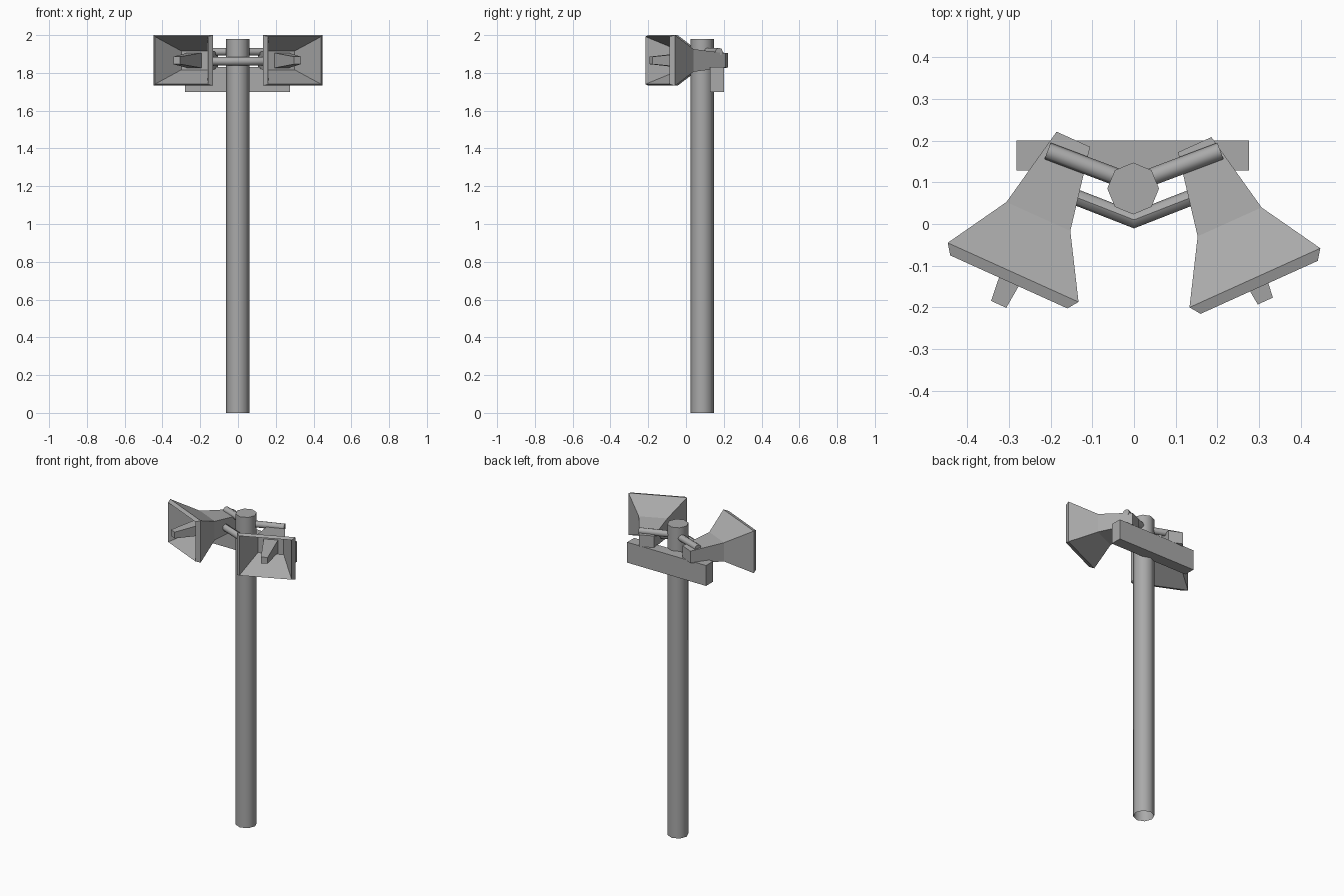
import bpy, bmesh, math
from mathutils import Vector

if "Cube" in bpy.data.objects:
    bpy.data.objects.remove(bpy.data.objects["Cube"])

grey = bpy.data.materials.new("matte grey")
grey.use_nodes = True
colour = (0.40, 0.40, 0.40, 1)
grey.diffuse_color = colour
grey.node_tree.nodes["Principled BSDF"].inputs["Base Color"].default_value = colour


def loft(name, rings, cap_start=True, cap_end=True, smooth=False):
    """Skin a list of equally sized point rings."""
    bm = bmesh.new()
    loops = [[bm.verts.new(p) for p in ring] for ring in rings]
    n = len(loops[0])
    for a, b in zip(loops, loops[1:]):
        for i in range(n):
            j = (i + 1) % n
            bm.faces.new((a[i], a[j], b[j], b[i]))
    if cap_start:
        bm.faces.new(loops[0][::-1])
    if cap_end:
        bm.faces.new(loops[-1])
    bmesh.ops.recalc_face_normals(bm, faces=bm.faces)
    mesh = bpy.data.meshes.new(name)
    bm.to_mesh(mesh)
    bm.free()
    mesh.materials.append(grey)
    obj = bpy.data.objects.new(name, mesh)
    bpy.context.collection.objects.link(obj)
    if smooth:
        bpy.ops.object.select_all(action='DESELECT')
        obj.select_set(True)
        bpy.context.view_layer.objects.active = obj
        bpy.ops.object.shade_smooth_by_angle(angle=math.radians(50))
    return obj


def ring(centre, u, v, sides=8):
    """Ellipse of points spanned by the half-axes u and v."""
    steps = [math.tau * i / sides for i in range(sides)]
    return [Vector(centre) + u * math.cos(t) + v * math.sin(t) for t in steps]


def rectangle(centre, side, half_width, half_height):
    corners = ((-1, -1), (1, -1), (1, 1), (-1, 1))
    return [centre + side * half_width * a + Vector((0, 0, half_height * b)) for a, b in corners]


X, Y, Z = Vector((1, 0, 0)), Vector((0, 1, 0)), Vector((0, 0, 1))

# Pole, open at the foot
loft("pole", [ring((-0.002, 0.085, z), X * 0.062, Y * 0.062) for z in (0, 1.98)],
     cap_start=False, smooth=True)

# Crossbar behind the pole
bar_centre = Vector((-0.003, 0.164, 1.765))
loft("crossbar", [rectangle(bar_centre + X * s, Y, 0.036, 0.065) for s in (-0.278, 0.278)])

# Bent front brace, mitred in the middle
loft("front_brace", [ring((x, 0.01 + 0.39 * abs(x), 1.862), Y * 0.0205, Z * 0.022)
                     for x in (-0.17, 0, 0.17)], smooth=True)


def horn(label, sign, y_shift, tongue_reach):
    axis = Vector((sign * 0.412, -0.911, 0)).normalized()
    side = Vector((-axis.y, axis.x, 0))
    throat = Vector((sign * 0.229, 0.018 + y_shift, 1.866))

    def section(distance, half_width, half_height):
        return rectangle(throat + axis * distance, side, half_width, half_height)

    # Outer shell, bevelled rim and hollow mouth in one skin
    loft(label + "_horn", [
        section(-0.203, 0.044, 0.038),
        section(0, 0.084, 0.06),
        section(0.147, 0.172, 0.134),
        section(0.172, 0.154, 0.126),
        section(0.005, 0.076, 0.05)])
    # Tapered tongue inside the mouth
    loft(label + "_horn_tongue", [
        section(0.004, 0.042, 0.04),
        section(0.172 + tongue_reach, 0.02, 0.02)])
    # Rear brace lying on top of the horn
    start, end = Vector((0, 0.097, 1.912)), Vector((sign * 0.207, 0.175, 1.912))
    across = (end - start).normalized().cross(Z) * 0.021
    loft(label + "_rear_brace", [ring(p, across, Z * 0.021) for p in (start, end)], smooth=True)


horn("right", -1, 0, 0.059)
horn("left", 1, -0.013, 0.036)
